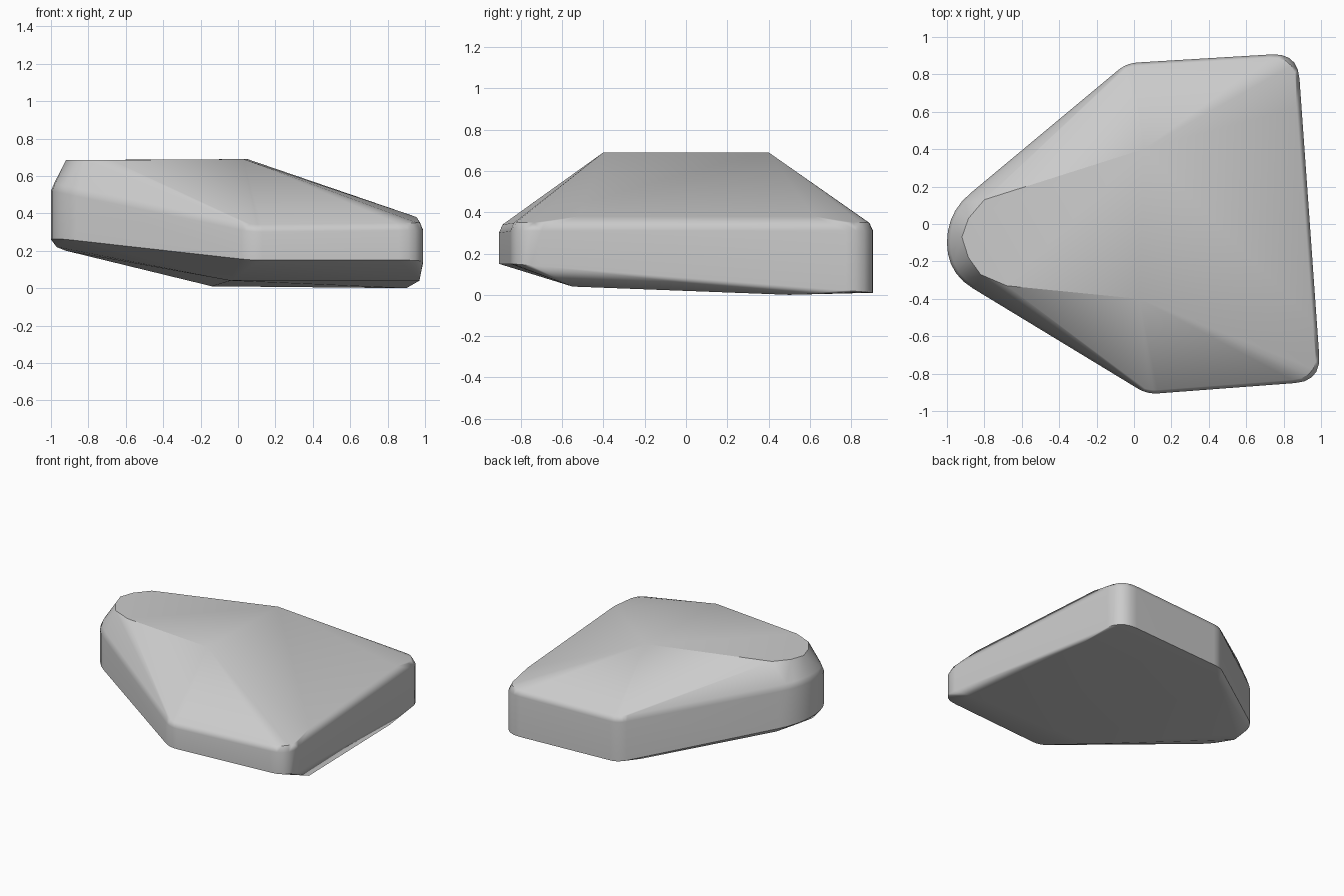
import bpy
import bmesh
from mathutils import Vector

cube = bpy.data.objects.get("Cube")
if cube:
    bpy.data.objects.remove(cube, do_unlink=True)

# Plan corners: x, y, wall foot height, wall top height, rounding length
CORNERS = [
    (-1.0, -0.26, 0.27, 0.52, 0.16),
    (0.07, -0.91, 0.15, 0.30, 0.06),
    (1.0, -0.84, 0.15, 0.31, 0.14),
    (0.875, 0.915, 0.01, 0.31, 0.14),
    (-0.04, 0.86, 0.01, 0.30, 0.06),
    (-1.0, 0.06, 0.25, 0.52, 0.16),
]


def rounded_ring(height_index, steps=5):
    """Walk the plan outline, rounding each corner with a quadratic curve."""
    corners = [Vector((c[0], c[1], c[height_index])) for c in CORNERS]
    ring = []
    for i, p in enumerate(corners):
        ends = []
        for q in (corners[i - 1], corners[(i + 1) % len(corners)]):
            ends.append(p.lerp(q, CORNERS[i][4] / (q - p).xy.length))
        for k in range(steps + 1):
            t = k / steps
            ring.append(ends[0].lerp(p, t).lerp(p.lerp(ends[1], t), t))
    return ring


# Wall foot, wall top and a slightly inset soft rim
foot = rounded_ring(2)
wall_top = rounded_ring(3)
rim = [Vector((p.x * 0.983, p.y * 0.98, p.z + 0.04)) for p in wall_top]

# Flat crown with a rounded nose, and the lower edge of the sloping face
crown = [(0.05, 0.4, 0.69), (0.03, -0.4, 0.69), (-0.68, -0.33, 0.685),
         (-0.82, -0.27, 0.685), (-0.885, -0.18, 0.685), (-0.92, -0.07, 0.685),
         (-0.885, 0.03, 0.685), (-0.8, 0.13, 0.685),
         (0.87, 0.62, 0.38), (0.955, -0.52, 0.38)]

# Underside: front chamfer line and the lifted nose
underside = [(0.97, -0.55, 0.04), (-0.04, -0.55, 0.04), (-0.14, 0.72, 0.01),
             (-0.97, -0.1, 0.22), (-0.92, -0.02, 0.2), (-0.85, 0.15, 0.185),
             (0.9, 0.5, 0.0)]

# Stone body as the convex skin around these rings
bm = bmesh.new()
for p in foot + wall_top + rim + crown + underside:
    bm.verts.new(p)
hull = bmesh.ops.convex_hull(bm, input=bm.verts)
unused = [v for v in bm.verts if not v.link_faces]
bmesh.ops.delete(bm, geom=unused, context='VERTS')
bmesh.ops.dissolve_limit(bm, angle_limit=0.03, verts=bm.verts, edges=bm.edges)
bmesh.ops.recalc_face_normals(bm, faces=bm.faces)
mesh = bpy.data.meshes.new("stone")
bm.to_mesh(mesh)
bm.free()

stone = bpy.data.objects.new("stone", mesh)
bpy.context.collection.objects.link(stone)

# Grey stone colour
grey = bpy.data.materials.new("stone grey")
grey.use_nodes = True
colour = (0.6, 0.6, 0.6, 1.0)
grey.diffuse_color = colour
grey.node_tree.nodes["Principled BSDF"].inputs["Base Color"].default_value = colour
mesh.materials.append(grey)

# Soft rounded corners, crisp underside edge
bpy.context.view_layer.objects.active = stone
stone.select_set(True)
bpy.ops.object.shade_smooth_by_angle(angle=0.6)
soften = stone.modifiers.new("face weighted shading", 'WEIGHTED_NORMAL')
soften.keep_sharp = True
